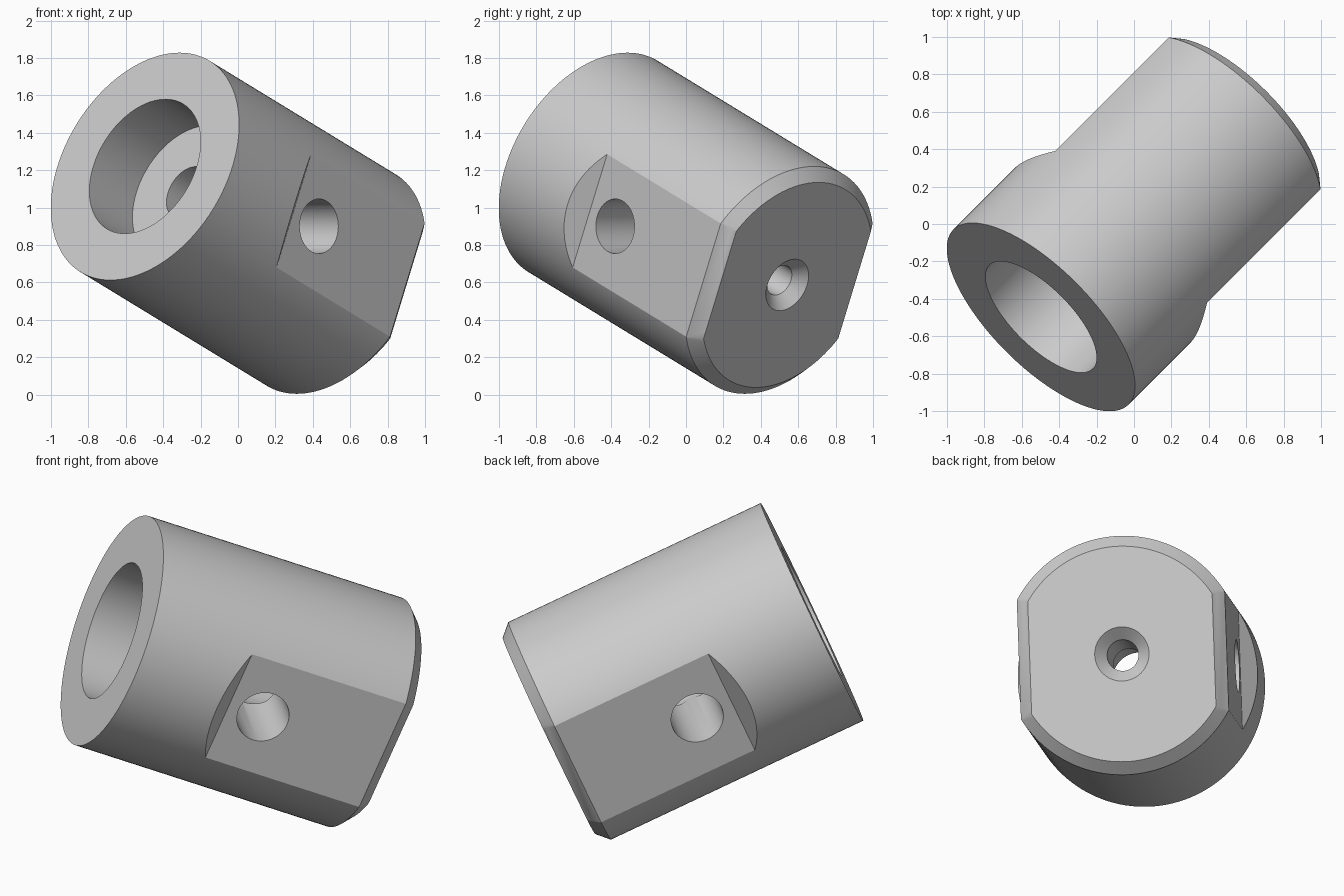
import bpy, bmesh, math
from mathutils import Matrix, Vector

if "Cube" in bpy.data.objects:
    bpy.data.objects.remove(bpy.data.objects["Cube"])

# Tilted frame: local z runs along the sleeve axis, local x through the flats
AXIS = Vector((1, 1, -0.61)).normalized()
SIDE = Vector((1, -1, 0)).normalized()
UP = AXIS.cross(SIDE)
FRAME = Matrix((SIDE, UP, AXIS)).transposed().to_4x4()
FRAME.translation = Vector((-0.4975, -0.4975, 1.22))

LENGTH, RADIUS, FLAT, CHAMFER = 1.60, 0.662, 0.574, 0.065
SEGMENTS = 128

grey = bpy.data.materials.new("plain grey")
grey.diffuse_color = (0.6, 0.6, 0.6, 1)
grey.use_nodes = True
grey.node_tree.nodes["Principled BSDF"].inputs["Base Color"].default_value = grey.diffuse_color


def finish(bm, name):
    bmesh.ops.transform(bm, matrix=FRAME, verts=bm.verts)
    bmesh.ops.recalc_face_normals(bm, faces=bm.faces)
    mesh = bpy.data.meshes.new(name)
    bm.to_mesh(mesh)
    bm.free()
    mesh.materials.append(grey)
    obj = bpy.data.objects.new(name, mesh)
    bpy.context.collection.objects.link(obj)
    return obj


def revolve(profile, name):
    """Spin a closed (radius, height) outline around the axis."""
    bm = bmesh.new()
    rings = []
    for i in range(SEGMENTS):
        a = 2 * math.pi * i / SEGMENTS
        rings.append([bm.verts.new((r * math.cos(a), r * math.sin(a), t))
                      for r, t in profile])
    n = len(profile)
    for i, ring in enumerate(rings):
        nxt = rings[(i + 1) % SEGMENTS]
        for j in range(n):
            k = (j + 1) % n
            bm.faces.new((ring[j], nxt[j], nxt[k], ring[k]))
    return finish(bm, name)


def prism(outline, half, name):
    """Extrude an (x, z) outline across local y."""
    bm = bmesh.new()
    face = bm.faces.new([bm.verts.new((x, -half, z)) for x, z in outline])
    out = bmesh.ops.extrude_face_region(bm, geom=[face])
    moved = [g for g in out["geom"] if isinstance(g, bmesh.types.BMVert)]
    bmesh.ops.translate(bm, verts=moved, vec=(0, 2 * half, 0))
    return finish(bm, name)


# Sleeve: chamfered body, wide socket, stepped axial hole with countersink
sleeve = revolve([(0.391, 0), (RADIUS, 0), (RADIUS, LENGTH - CHAMFER),
                  (RADIUS - CHAMFER, LENGTH), (0.15, LENGTH),
                  (0.0865, LENGTH - 0.0635), (0.0865, 1.1), (0.152, 1.1),
                  (0.152, 0.355), (0.391, 0.355)], "sleeve")

# Side flats with sloped shoulder and chamfered end
cutters = []
for s in (1, -1):
    outline = [(0.8, 0.6 - (0.8 - FLAT)), (FLAT, 0.6), (FLAT, LENGTH - CHAMFER),
               (FLAT - CHAMFER - 0.1, LENGTH + 0.1), (FLAT - CHAMFER - 0.1, 1.9),
               (0.8, 1.9)]
    cutters.append(prism([(s * x, z) for x, z in outline], 0.8, "flat_cutter"))

# Cross hole through both flats
bm = bmesh.new()
bmesh.ops.create_cone(bm, cap_ends=True, segments=64, radius1=0.146, radius2=0.146,
                      depth=2, matrix=Matrix.Translation((0, 0, 0.808))
                      @ Matrix.Rotation(math.pi / 2, 4, 'Y'))
cutters.append(finish(bm, "cross_hole_cutter"))

# Cut the sleeve and clear the cutters away
bpy.context.view_layer.objects.active = sleeve
sleeve.select_set(True)
for cutter in cutters:
    mod = sleeve.modifiers.new("cut", 'BOOLEAN')
    mod.operation, mod.solver, mod.object = 'DIFFERENCE', 'EXACT', cutter
    bpy.ops.object.modifier_apply(modifier=mod.name)
    bpy.data.objects.remove(cutter)

bpy.ops.object.shade_smooth_by_angle(angle=math.radians(25))
